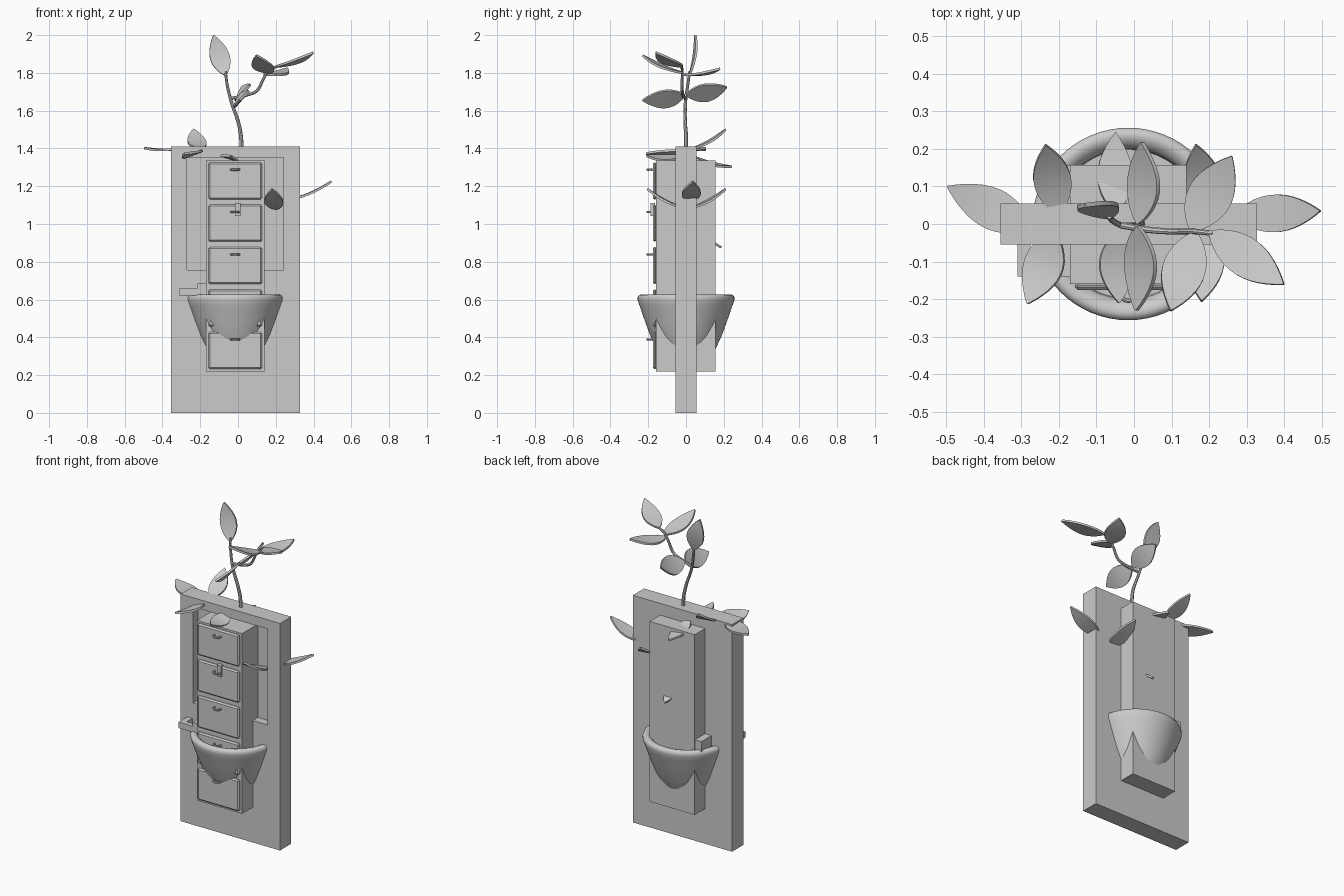
import bpy, bmesh, math
from mathutils import Vector

if "Cube" in bpy.data.objects:
    bpy.data.objects.remove(bpy.data.objects["Cube"])

grey = bpy.data.materials.new("plain grey")
grey.diffuse_color = (0.6, 0.6, 0.6, 1)
grey.use_nodes = True
grey.node_tree.nodes["Principled BSDF"].inputs["Base Color"].default_value = grey.diffuse_color


def finish(name, bm, smooth=None):
    bmesh.ops.recalc_face_normals(bm, faces=bm.faces)
    me = bpy.data.meshes.new(name)
    bm.to_mesh(me)
    bm.free()
    ob = bpy.data.objects.new(name, me)
    bpy.context.collection.objects.link(ob)
    me.materials.append(grey)
    bpy.ops.object.select_all(action='DESELECT')
    ob.select_set(True)
    bpy.context.view_layer.objects.active = ob
    if smooth:
        bpy.ops.object.shade_smooth_by_angle(angle=math.radians(smooth))
    return ob


def box(name, x0, x1, y0, y1, z0, z1, bevel=0):
    bm = bmesh.new()
    bmesh.ops.create_cube(bm, size=1)
    for v in bm.verts:
        v.co = Vector(((x0 + x1) / 2 + v.co.x * (x1 - x0),
                       (y0 + y1) / 2 + v.co.y * (y1 - y0),
                       (z0 + z1) / 2 + v.co.z * (z1 - z0)))
    if bevel:
        bmesh.ops.bevel(bm, geom=bm.edges[:], offset=bevel, segments=1, affect='EDGES')
    return finish(name, bm)


def tube(name, pts, r0, r1, n=8):
    pts = [Vector(p) for p in pts]
    # smooth path by subdividing with Catmull-Rom
    path = []
    for i in range(len(pts) - 1):
        a, b, c, d = pts[max(i - 1, 0)], pts[i], pts[i + 1], pts[min(i + 2, len(pts) - 1)]
        for k in range(4):
            t = k / 4
            path.append(0.5 * (2 * b + (c - a) * t + (2 * a - 5 * b + 4 * c - d) * t * t
                               + (3 * b - a - 3 * c + d) * t ** 3))
    path.append(pts[-1])
    bm = bmesh.new()
    rings = []
    for i, p in enumerate(path):
        d = (path[min(i + 1, len(path) - 1)] - path[max(i - 1, 0)]).normalized()
        u = d.cross(Vector((0, 1, 0.13))).normalized()
        w = d.cross(u)
        r = r0 + (r1 - r0) * i / (len(path) - 1)
        rings.append([bm.verts.new(p + r * (u * math.cos(2 * math.pi * j / n)
                                            + w * math.sin(2 * math.pi * j / n))) for j in range(n)])
    for a, b in zip(rings, rings[1:]):
        for j in range(n):
            bm.faces.new((a[j], a[(j + 1) % n], b[(j + 1) % n], b[j]))
    bm.faces.new(rings[0])
    bm.faces.new(rings[-1])
    return finish(name, bm, 40)


def leaf(name, base, tip, width=0.11, side=None, thick=0.012):
    # pointed oval plate, gently cupped along its length
    base, tip = Vector(base), Vector(tip)
    d = tip - base
    s = Vector(side) if side else d.cross(Vector((0, 0, 1)))
    s = (s - d * (s.dot(d) / d.length_squared)).normalized()
    nrm = s.cross(d).normalized()
    bm = bmesh.new()
    N = 12
    layers = []
    for h in (-thick / 2, thick / 2):
        rows = []
        for i in range(N + 1):
            t = i / N
            w = width / 2 * max(math.sin(math.pi * t ** 0.9) ** 0.85 if 0 < i < N else 0, 0.03)
            c = base + d * t + nrm * (h - 0.012 * math.sin(math.pi * t) * (1 if nrm.z > 0 else -1))
            rows.append([bm.verts.new(c - s * w), bm.verts.new(c + s * w)])
        layers.append(rows)
    lo, hi = layers
    for i in range(N):
        for r in (lo, hi):
            bm.faces.new((r[i][0], r[i][1], r[i + 1][1], r[i + 1][0]))
        for k in (0, 1):
            bm.faces.new((lo[i][k], lo[i + 1][k], hi[i + 1][k], hi[i][k]))
    for i in (0, N):
        bm.faces.new((lo[i][0], lo[i][1], hi[i][1], hi[i][0]))
    return finish(name, bm, 35)


# tall slab with a shallow recess in the front
slab = box("slab", -0.355, 0.327, -0.055, 0.055, 0, 1.41)
cutter = box("recess_cutter", -0.27, 0.242, -0.2, -0.005, 0.757, 1.353)
cutter.hide_render = True
mod = slab.modifiers.new("recess", 'BOOLEAN')
mod.operation = 'DIFFERENCE'
mod.solver = 'EXACT'
mod.object = cutter
bpy.context.view_layer.objects.active = slab
bpy.ops.object.modifier_apply(modifier=mod.name)
bpy.data.objects.remove(cutter)

# cabinet through the slab, with five drawers and pulls
box("cabinet", -0.17, 0.14, -0.16, 0.157, 0.218, 1.337)
for i in range(5):
    z = 0.232 + 0.2247 * i
    box(f"drawer_{i + 1}", -0.157, 0.127, -0.176, -0.155, z, z + 0.196, 0.008)
    zh = z + 0.157
    tube(f"pull_{i + 1}", [(-0.037, -0.17, zh), (-0.033, -0.195, zh), (-0.015, -0.204, zh),
                           (0.003, -0.195, zh), (0.007, -0.17, zh)], 0.006, 0.006)
box("drawer_latch", -0.015, 0.013, -0.187, -0.165, 1.042, 1.112)

# side bracket
box("bracket_bar", -0.215, -0.165, -0.14, 0.155, 0.605, 0.684)
box("bracket_front", -0.31, -0.2, -0.14, -0.11, 0.622, 0.66)
box("bracket_arm", -0.31, -0.275, -0.14, -0.05, 0.622, 0.66)

# round pot wrapped about the cabinet
prof = [(0.0, 0.22), (0.09, 0.23), (0.155, 0.335), (0.19, 0.41), (0.219, 0.49), (0.245, 0.565),
        (0.256, 0.597), (0.256, 0.612), (0.25, 0.623), (0.238, 0.628), (0.222, 0.624),
        (0.208, 0.612), (0.2, 0.597), (0.198, 0.56), (0.0, 0.56)]
bm = bmesh.new()
vs = [bm.verts.new((r, 0, z)) for r, z in prof]
es = [bm.edges.new(p) for p in zip(vs, vs[1:])]
bmesh.ops.spin(bm, geom=vs + es, cent=(0, 0, 0), axis=(0, 0, 1), angle=2 * math.pi, steps=64)
bmesh.ops.remove_doubles(bm, verts=bm.verts, dist=0.0005)
bmesh.ops.translate(bm, verts=bm.verts, vec=(-0.015, 0, 0))
finish("pot", bm, 50)

# stem and branch
tube("stem", [(0.02, 0, 1.39), (0.015, 0, 1.47), (0, -0.005, 1.545), (-0.035, -0.003, 1.645),
              (-0.058, 0.01, 1.74), (-0.066, 0.02, 1.81)], 0.011, 0.007)
tube("branch", [(-0.035, -0.003, 1.665), (0.035, -0.015, 1.68), (0.1, -0.02, 1.705),
                (0.135, -0.02, 1.77), (0.165, -0.02, 1.815), (0.21, -0.025, 1.835)], 0.009, 0.007)

# leaves: base, tip, width, optional direction across the blade
tilt = (0.65, 0, 0.75)
leaves = [
    ((-0.064, 0.018, 1.785), (-0.13, 0.05, 2.0), 0.105, (1, 0.15, 0.3)),
    ((0.2, -0.02, 1.832), (0.398, -0.16, 1.908), 0.105, None),
    ((0.165, -0.02, 1.80), (0.098, -0.23, 1.892), 0.115, None),
    ((0.15, -0.02, 1.79), (0.26, 0.18, 1.822), 0.12, None),
    ((0.01, -0.005, 1.682), (0.007, -0.23, 1.655), 0.12, tilt),
    ((0.012, 0.0, 1.682), (0.022, 0.217, 1.725), 0.12, tilt),
    ((-0.27, -0.012, 1.405), (-0.497, 0.1, 1.402), 0.11, None),
    ((-0.2, 0.025, 1.395), (-0.235, 0.21, 1.5), 0.1, None),
    ((-0.21, -0.02, 1.385), (-0.283, -0.212, 1.372), 0.11, (1, 0, 0.35)),
    ((-0.045, -0.02, 1.36), (-0.04, -0.21, 1.36), 0.095, (1, 0, -0.3)),
    ((-0.048, 0.03, 1.358), (-0.05, 0.243, 1.303), 0.095, (1, 0, -0.15)),
    ((0.265, 0.022, 1.125), (0.495, 0.035, 1.225), 0.1, None),
    ((0.2, 0.0, 1.08), (0.18, -0.205, 1.185), 0.1, None),
    ((0.2, 0.015, 1.08), (0.165, 0.21, 1.185), 0.1, None),
    ((0.016, 0.03, 1.02), (0.016, 0.187, 0.875), 0.1, None),
]
for i, (b, t, w, s) in enumerate(leaves):
    leaf(f"leaf_{i + 1}", b, t, w, s)
